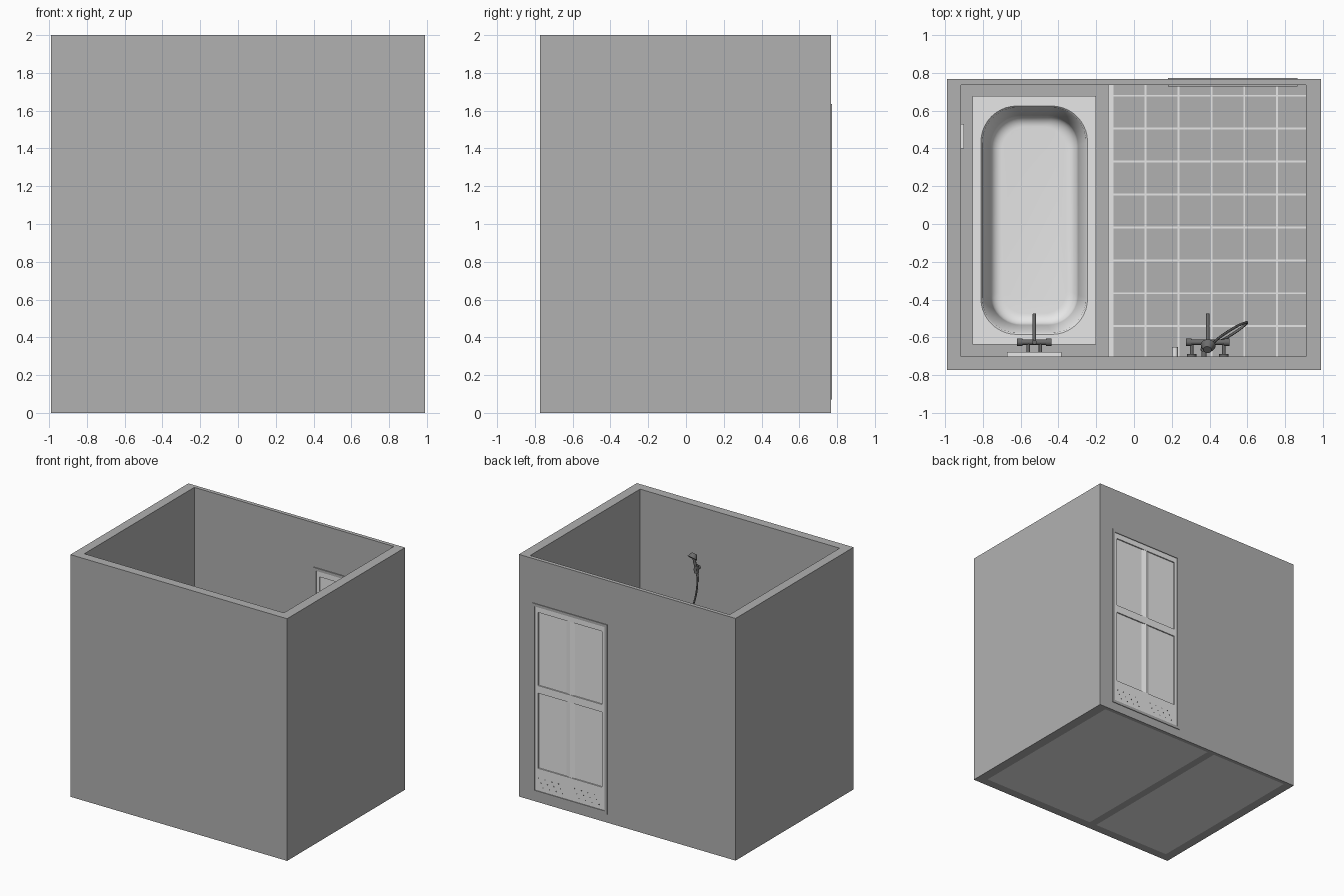
import bpy, bmesh, math
from mathutils import Vector

if "Cube" in bpy.data.objects:
    bpy.data.objects.remove(bpy.data.objects["Cube"])


def material(name, v):
    m = bpy.data.materials.new(name)
    m.use_nodes = True
    m.diffuse_color = (v, v, v, 1)
    m.node_tree.nodes["Principled BSDF"].inputs["Base Color"].default_value = (v, v, v, 1)
    return m


GREY = material("wall grey", 0.44)
WHITE = material("white", 0.8)
METAL = material("dark metal", 0.15)


def finish(name, bm, mat, smooth=False):
    bmesh.ops.recalc_face_normals(bm, faces=bm.faces)
    me = bpy.data.meshes.new(name)
    bm.to_mesh(me)
    bm.free()
    me.materials.append(mat)
    ob = bpy.data.objects.new(name, me)
    bpy.context.collection.objects.link(ob)
    if smooth:
        bpy.ops.object.select_all(action='DESELECT')
        ob.select_set(True)
        bpy.context.view_layer.objects.active = ob
        bpy.ops.object.shade_smooth_by_angle(angle=math.radians(40))
    return ob


def add_box(bm, x, y, z):
    vs = bmesh.ops.create_cube(bm, size=1)["verts"]
    for v in vs:
        v.co = [lo + (c + 0.5) * (hi - lo) for c, (lo, hi) in zip(v.co, (x, y, z))]


def box(name, x, y, z, mat):
    bm = bmesh.new()
    add_box(bm, x, y, z)
    return finish(name, bm, mat)


def cut(ob, *spans):
    """Subtract boxes from an object."""
    for i, (x, y, z) in enumerate(spans):
        cutter = box("cutter", x, y, z, GREY)
        cutter.hide_render = True
        mod = ob.modifiers.new("cut", 'BOOLEAN')
        mod.operation = 'DIFFERENCE'
        mod.solver = 'EXACT'
        mod.object = cutter
        bpy.context.view_layer.objects.active = ob
        bpy.ops.object.modifier_apply(modifier=mod.name)
        bpy.data.objects.remove(cutter)


def add_rod(bm, a, b, r1, r2=None, sides=16):
    a, b = Vector(a), Vector(b)
    d = b - a
    vs = bmesh.ops.create_cone(bm, cap_ends=True, segments=sides, radius1=r1,
                               radius2=r1 if r2 is None else r2, depth=d.length)["verts"]
    q = d.to_track_quat('Z', 'Y')
    for v in vs:
        v.co = q @ v.co + (a + b) / 2


def rods(name, items, mat):
    bm = bmesh.new()
    for item in items:
        add_rod(bm, *item)
    return finish(name, bm, mat, True)


# Room shell: interior, open underside and doorway
IN_X, IN_Y = (-0.914, 0.91), (-0.70, 0.735)
DOOR_X, DOOR_Z, DOOR_Y = (0.18, 0.865), (0.07, 1.635), (0.727, 0.773)
walls = box("walls", (-0.99, 0.99), (-0.773, 0.767), (0, 2), GREY)
cut(walls, (IN_X, IN_Y, (-1, 3)), (DOOR_X, (0.6, 0.9), DOOR_Z))

# Floor slabs and tiles
EDGE = -0.135
box("floor_slab", (EDGE, IN_X[1]), IN_Y, (0, 0.064), WHITE)
box("bath_slab", (IN_X[0], -0.2), IN_Y, (0, 0.064), WHITE)
bm = bmesh.new()
pitch, gap = 0.174, 0.01
for i in range(6):
    for j in range(9):
        x0 = -0.108 + pitch * i
        y0 = -0.709 + pitch * j
        xs = (x0, min(x0 + pitch - gap, IN_X[1]))
        ys = (max(y0, IN_Y[0]), min(y0 + pitch - gap, IN_Y[1]))
        if ys[1] > ys[0]:
            add_box(bm, xs, ys, (0.06, 0.07))
finish("floor_tiles", bm, GREY)

# Bath surround
TUB_X, TUB_Y, TOP = (-0.855, -0.2), (-0.638, 0.677), 0.42
surround = box("bath_surround", (IN_X[0], EDGE), IN_Y, (0, TOP), GREY)
cut(surround, (TUB_X, TUB_Y, (0.03, 1)), ((IN_X[0] - 0.1, -0.2), (-1, 1), (-0.1, 0.064)))


# Bathtub lofted from rounded rectangles
def ring(bm, hx, hy, r, z, cx=-0.5275, cy=0.02, steps=10):
    out = []
    for k, (sx, sy) in enumerate(((1, 1), (-1, 1), (-1, -1), (1, -1))):
        for s in range(steps + 1):
            a = math.pi / 2 * (k + s / steps)
            out.append(bm.verts.new((cx + sx * (hx - r) + r * math.cos(a),
                                     cy + sy * (hy - r) + r * math.sin(a), z)))
    return out


bm = bmesh.new()
levels = [(0.327, 0.657, 0.002, 0.07), (0.327, 0.657, 0.002, 0.432),
          (0.282, 0.604, 0.19, 0.432), (0.274, 0.596, 0.185, 0.424)]
for t in range(9):
    a = math.pi / 2 * t / 8
    inset = 0.05 + 0.06 * (1 - math.cos(a))
    levels.append((0.282 - inset, 0.604 - inset, 0.19 - inset * 0.6,
                   0.18 - 0.06 * math.sin(a)))
loops = [ring(bm, *lv) for lv in levels]
for lo, hi in zip(loops, loops[1:]):
    for i in range(len(lo)):
        j = (i + 1) % len(lo)
        bm.faces.new((lo[i], lo[j], hi[j], hi[i]))
bm.faces.new(loops[-1])
finish("bathtub", bm, WHITE, True)

# Door frame and leaf with recessed panels on both sides
frame = box("door_frame", DOOR_X, DOOR_Y, DOOR_Z, GREY)
leaf_x, leaf_z = (0.203, 0.842), (0.093, 1.612)
cut(frame, (leaf_x, (0.6, 0.9), leaf_z))
leaf = box("door_leaf", leaf_x, (0.733, 0.767), leaf_z, WHITE)
panels = ((0.28, 0.90), (0.963, 1.567))
for z in panels:
    cut(leaf, ((0.23, 0.815), (0.757, 0.8), z), ((0.23, 0.815), (0.7, 0.743), z))
for n, z in enumerate(panels):
    for side, base, tip in (("outer", 0.757, 0.767), ("inner", 0.743, 0.733)):
        bm = bmesh.new()
        ends = [[bm.verts.new((x, y, h)) for x, y in ((0.485, base), (0.523, tip), (0.56, base))]
                for h in z]
        for i in range(3):
            j = (i + 1) % 3
            bm.faces.new((ends[0][i], ends[0][j], ends[1][j], ends[1][i]))
        finish(f"door_{side}_rib_{n + 1}", bm, WHITE)

# Vent holes low on the door
rods("door_vents", [((cx + 0.06 * (k - 1.5) + 0.02 * row, 0.732, 0.13 + 0.035 * row),
                     (cx + 0.06 * (k - 1.5) + 0.02 * row, 0.768, 0.13 + 0.035 * row), 0.005)
                    for cx in (0.35, 0.68) for row in range(3) for k in range(4)], METAL)


# Wall mixers with long spouts
def mixer(name, x, z, spread, reach):
    y = -0.625
    items = [((x - reach, y, z), (x + reach, y, z), 0.014),
             ((x, y, z), (x, -0.475, z - 0.02), 0.009),
             ((x, -0.482, z - 0.015), (x, -0.482, z - 0.045), 0.009),
             ((x, y, z), (x, y, z + 0.03), 0.012)]
    for s in (-1, 1):
        px, end = x + s * spread, x + s * reach
        items += [((px, -0.70, z), (px, -0.688, z), 0.025),
                  ((px, -0.69, z), (px, y, z), 0.009),
                  ((end - s * 0.03, y, z), (end, y, z), 0.02)]
    rods(name, items, METAL)


mixer("bath_mixer", -0.527, 0.62, 0.032, 0.092)
mixer("shower_mixer", 0.39, 0.85, 0.085, 0.115)

# Hand shower, holder and hose
rods("hand_shower", [((0.36, -0.665, 1.44), (0.385, -0.65, 1.60), 0.009, 0.012),
                     ((0.388, -0.665, 1.62), (0.392, -0.642, 1.59), 0.022, 0.04)], METAL)
rods("shower_holder", [((0.37, -0.70, 1.5), (0.37, -0.645, 1.5), 0.014),
                       ((0.37, -0.66, 1.47), (0.37, -0.66, 1.53), 0.017)], METAL)
cu = bpy.data.curves.new("shower_hose", 'CURVE')
cu.dimensions = '3D'
cu.bevel_depth = 0.007
cu.bevel_resolution = 2
cu.resolution_u = 10
path = [(0.36, -0.665, 1.45), (0.365, -0.66, 1.32), (0.39, -0.65, 1.2), (0.48, -0.58, 0.9),
        (0.58, -0.525, 0.66), (0.59, -0.53, 0.58), (0.5, -0.595, 0.62), (0.4, -0.64, 0.84)]
sp = cu.splines.new('BEZIER')
sp.bezier_points.add(len(path) - 1)
for p, co in zip(sp.bezier_points, path):
    p.co = co
    p.handle_left_type = p.handle_right_type = 'AUTO'
cu.materials.append(METAL)
bpy.context.collection.objects.link(bpy.data.objects.new("shower_hose", cu))

# Small white fittings on the walls
box("wall_panel", (-0.672, -0.383), (-0.70, -0.676), (0.9, 1.3), WHITE)
box("switch_plate", (-0.914, -0.9), (0.4, 0.53), (0.95, 1.02), WHITE)
rods("pipe_stub", [((0.216, -0.70, 0.3), (0.216, -0.65, 0.3), 0.016)], WHITE)
